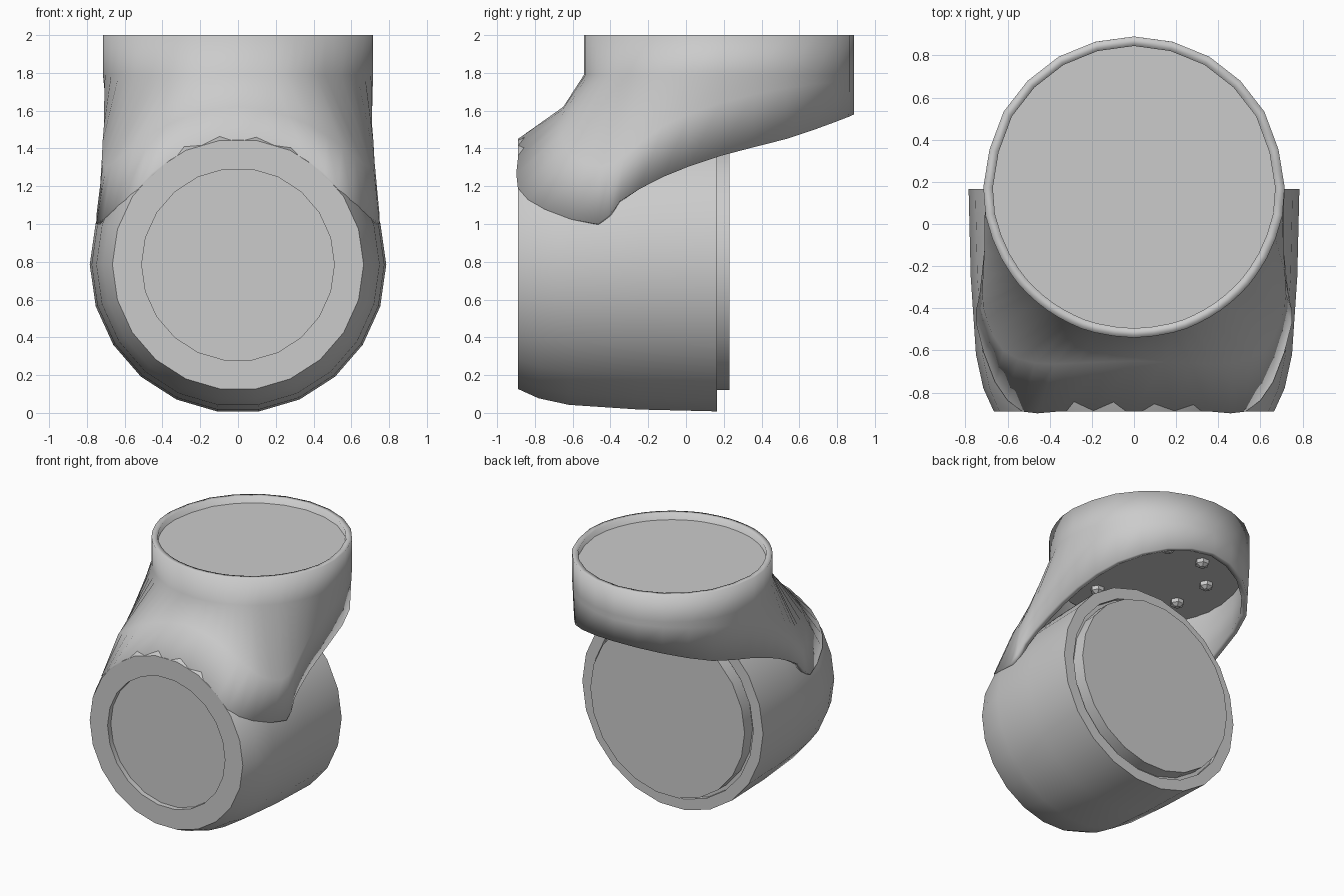
import bpy
import bmesh
from math import cos, sin, pi, radians
from mathutils import Matrix, Vector

cube = bpy.data.objects.get("Cube")
if cube:
    bpy.data.objects.remove(cube)

grey = bpy.data.materials.new("housing_grey")
grey.use_nodes = True
colour = (0.6, 0.6, 0.6, 1)
grey.diffuse_color = colour
grey.node_tree.nodes["Principled BSDF"].inputs["Base Color"].default_value = colour


def finish(name, bm, angle=35):
    mesh = bpy.data.meshes.new(name)
    bm.to_mesh(mesh)
    bm.free()
    obj = bpy.data.objects.new(name, mesh)
    bpy.context.collection.objects.link(obj)
    mesh.materials.append(grey)
    bpy.ops.object.select_all(action="DESELECT")
    obj.select_set(True)
    bpy.context.view_layer.objects.active = obj
    bpy.ops.object.shade_smooth_by_angle(angle=radians(angle))
    return obj


def bridge(bm, rings):
    """Join neighbouring closed rings of vertices with quads."""
    for low, high in zip(rings, rings[1:]):
        n = len(low)
        for i in range(n):
            j = (i + 1) % n
            bm.faces.new((low[i], low[j], high[j], high[i]))


def lathe(name, profile, sides, matrix):
    """Spin (radius, height) points about local z and cap both ends."""
    bm = bmesh.new()
    rings = [[bm.verts.new((r * cos(2 * pi * i / sides), r * sin(2 * pi * i / sides), h))
              for i in range(sides)] for r, h in profile]
    bridge(bm, rings)
    bm.faces.new(rings[0])
    bm.faces.new(rings[-1])
    bmesh.ops.recalc_face_normals(bm, faces=bm.faces)
    bm.transform(matrix)
    return finish(name, bm)


def smooth_row(row, steps=2):
    """Sample a curve through the row, mirrored at both ends."""
    flip = Matrix.Diagonal((-1, 1, 1))
    pts = [Vector(p) for p in row]
    pts = [flip @ pts[1]] + pts + [flip @ pts[-2]]
    out = []
    for a, b, c, d in zip(pts, pts[1:], pts[2:], pts[3:]):
        for k in range(steps):
            t = k / steps
            out.append(0.5 * (2 * b + (c - a) * t + (2 * a - 5 * b + 4 * c - d) * t ** 2
                              + (3 * b - a - 3 * c + d) * t ** 3))
    out.append(pts[-2])
    return out + [flip @ p for p in reversed(out[1:-1])]


# Horizontal drum: recessed front disc, domed body, raised rear disc
along_y = Matrix.Translation((0, 0, 0.785)) @ Matrix.Rotation(-pi / 2, 4, "X")
lathe("joint_drum", [(0.51, -0.85), (0.51, -0.89), (0.665, -0.89), (0.715, -0.78),
                     (0.75, -0.62), (0.775, -0.25), (0.785, 0.165), (0.7, 0.165),
                     (0.7, 0.13), (0.67, 0.13), (0.67, 0.23)], 22, along_y)

# Collar and neck shell: half outlines run from the back round to the front
centre_y, radius = 0.175, 0.715
angles = [0, 30, 60, 90, 110, 125, 135, 145, 155, 165, 180]
crease = [(0, .89, 1.75), (.355, .795, 1.75), (.615, .53, 1.72), (.7, .18, 1.64),
          (.71, -.12, 1.52), (.72, -.33, 1.36), (.7, -.45, 1.3), (.62, -.6, 1.36),
          (.47, -.66, 1.47), (.27, -.66, 1.57), (0, -.65, 1.62)]
hem = [(0, .89, 1.58), (.345, .79, 1.54), (.6, .53, 1.45), (.685, .18, 1.36),
       (.71, -.12, 1.25), (.735, -.35, 1.12), (.75, -.47, 1), (.66, -.75, 1.08),
       (.53, -.89, 1.19), (.36, -.89, 1.345), (0, -.89, 1.45)]


def collar_row(z):
    return [(radius * sin(radians(a)), centre_y + radius * cos(radians(a)), z) for a in angles]


bm = bmesh.new()
rows = [collar_row(2), collar_row(1.79), crease, hem]
bridge(bm, [[bm.verts.new(p) for p in smooth_row(row)] for row in rows])
bmesh.ops.recalc_face_normals(bm, faces=bm.faces)
side = max(bm.faces, key=lambda f: f.calc_center_median().y)
if side.normal.y < 0:
    bmesh.ops.reverse_faces(bm, faces=bm.faces)
shell = finish("neck_shell", bm, 40)
wall = shell.modifiers.new("wall", "SOLIDIFY")
wall.thickness = 0.045
wall.offset = -1

# Plate closing the collar
upright = Matrix.Translation((0, centre_y, 0))
lathe("collar_plate", [(0.685, 1.72), (0.685, 1.95)], 24, upright)

# Hexagonal bolts under the plate
for i in range(8):
    a = 2 * pi * (i + 0.5) / 8
    place = Matrix.Translation((0.42 * cos(a), centre_y + 0.42 * sin(a), 0))
    lathe("plate_bolt", [(0.02, 1.67), (0.05, 1.69), (0.05, 1.73)], 6, place)
